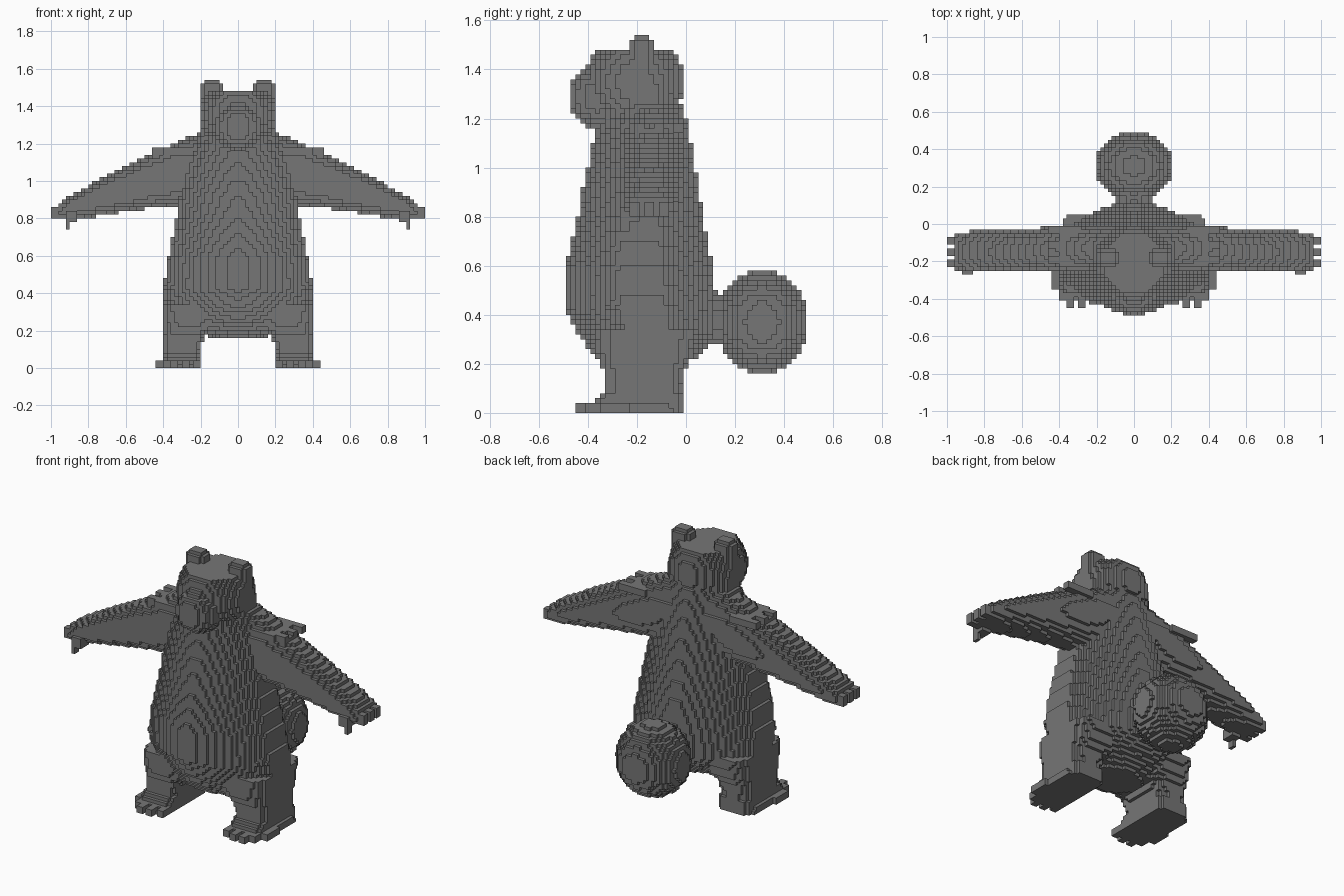
import bpy
import bmesh
from math import ceil, floor
from mathutils import Vector

cube = bpy.data.objects.get("Cube")
if cube:
    bpy.data.objects.remove(cube, do_unlink=True)

STEP = 0.02
ORIGIN = Vector((0, 0.01, 0))

grey = bpy.data.materials.new("plain grey")
grey.use_nodes = True
grey.diffuse_color = (0.18, 0.18, 0.18, 1)
grey.node_tree.nodes["Principled BSDF"].inputs["Base Color"].default_value = (0.18, 0.18, 0.18, 1)


def block_part(name, inside, low, high):
    """Fill a shape with small cubes and keep only the outer cube faces."""
    spans = [range(floor((low[i] - ORIGIN[i]) / STEP), ceil((high[i] - ORIGIN[i]) / STEP)) for i in range(3)]
    cells = {(i, j, k) for i in spans[0] for j in spans[1] for k in spans[2]
             if inside(*(ORIGIN + Vector((i + 0.5, j + 0.5, k + 0.5)) * STEP))}
    bm = bmesh.new()
    corners = {}

    def corner(key):
        if key not in corners:
            corners[key] = bm.verts.new(ORIGIN + Vector(key) * STEP)
        return corners[key]

    for cell in cells:
        for axis in range(3):
            u, v = (axis + 1) % 3, (axis + 2) % 3
            for side in (0, 1):
                beside = list(cell)
                beside[axis] += 2 * side - 1
                if tuple(beside) in cells:
                    continue
                quad = []
                for du, dv in ((0, 0), (1, 0), (1, 1), (0, 1)):
                    key = list(cell)
                    key[axis] += side
                    key[u] += du
                    key[v] += dv
                    quad.append(corner(tuple(key)))
                bm.faces.new(quad if side else quad[::-1])
    mesh = bpy.data.meshes.new(name)
    bm.to_mesh(mesh)
    bm.free()
    mesh.materials.append(grey)
    bpy.context.collection.objects.link(bpy.data.objects.new(name, mesh))


def mirrored(name, inside, low, high):
    """Build a left part (+x) and its right twin."""
    block_part("left_" + name, inside, low, high)
    block_part("right_" + name, lambda x, y, z: inside(-x, y, z),
               (-high[0], low[1], low[2]), (-low[0], high[1], high[2]))


def loft(rows, t, a, b, power, widen=1.0):
    """Rounded section between rows of (t, a min, a max, b min, b max)."""
    for r, s in zip(rows, rows[1:]):
        if r[0] <= t <= s[0]:
            f = (t - r[0]) / (s[0] - r[0])
            a0, a1, b0, b1 = (p + (q - p) * f for p, q in zip(r[1:], s[1:]))
            da = abs(2 * a - a0 - a1) / (a1 - a0)
            db = abs(2 * b - b0 - b1) / (b1 - b0)
            return da <= 1 and (da / widen) ** power + db ** power <= 1
    return False


def ball(x, y, z, centre, radii):
    return sum(((p - c) / r) ** 2 for p, c, r in zip((x, y, z), centre, radii)) <= 1


def box(x, y, z, low, high):
    return all(l < p < h for p, l, h in zip((x, y, z), low, high))


# Body: height, half width, front, back
body_rows = [(z, -w, w, front, back) for z, w, front, back in (
    (0.16, 0.12, -0.28, -0.04), (0.20, 0.30, -0.35, 0.00), (0.25, 0.39, -0.39, 0.07),
    (0.32, 0.40, -0.44, 0.13), (0.43, 0.40, -0.49, 0.13), (0.60, 0.37, -0.49, 0.11),
    (0.80, 0.33, -0.44, 0.07), (0.92, 0.31, -0.42, 0.05), (1.10, 0.27, -0.38, 0.02),
    (1.20, 0.22, -0.36, 0.00), (1.30, 0.20, -0.27, -0.03), (1.42, 0.17, -0.24, -0.06))]
block_part("body", lambda x, y, z: loft(body_rows, z, x, y, 1.5, 1.12),
           (-0.42, -0.5, 0.14), (0.42, 0.16, 1.44))


# Head with a flat crown
def head(x, y, z):
    return z < 1.48 and ball(x, y, z, (0, -0.21, 1.35), (0.205, 0.2, 0.22))


block_part("head", head, (-0.22, -0.44, 1.1), (0.22, 0.02, 1.5))
block_part("muzzle", lambda x, y, z: ball(x, y, z, (0, -0.36, 1.29), (0.125, 0.12, 0.13)),
           (-0.14, -0.5, 1.14), (0.14, -0.2, 1.44))
mirrored("ear", lambda x, y, z: ball(x, y, z, (0.14, -0.18, 1.47), (0.065, 0.06, 0.075)),
         (0.06, -0.26, 1.38), (0.22, -0.1, 1.56))

# Arms: distance out, back and front, underside and top
arm_rows = ((0.1, -0.22, -0.02, 0.92, 1.3), (0.3, -0.26, -0.01, 0.87, 1.22),
            (0.5, -0.26, -0.02, 0.85, 1.13), (0.7, -0.26, -0.03, 0.82, 1.03),
            (0.9, -0.25, -0.04, 0.79, 0.92), (0.96, -0.24, -0.05, 0.79, 0.88))
mirrored("arm", lambda x, y, z: loft(arm_rows, x, y, z, 2.2),
         (0.1, -0.28, 0.76), (0.98, 0.02, 1.32))


# Hand: short finger claws and a hanging thumb claw
def claws(x, y, z):
    fingers = any(box(x, y, z, (0.92, c - 0.02, 0.8), (1, c + 0.02, 0.86)) for c in (-0.21, -0.15, -0.09))
    return fingers or box(x, y, z, (0.87, -0.27, 0.78), (0.92, -0.19, 0.84)) \
        or box(x, y, z, (0.89, -0.27, 0.74), (0.91, -0.23, 0.8))


mirrored("hand_claws", claws, (0.84, -0.28, 0.72), (1.02, 0, 0.9))


# Ragged fur tuft on each shoulder
def tuft(x, y, z):
    return box(x, y, z, (0.28, -0.22, 1.14), (0.40, -0.01, 1.18)) or \
        any(box(x, y, z, (0.38, c - 0.02, 1.14), (0.46, c + 0.02, 1.18)) for c in (-0.18, -0.1, -0.03))


mirrored("shoulder_tuft", tuft, (0.26, -0.24, 1.1), (0.48, 0.02, 1.2))

# Legs and flared feet
leg_rows = ((0, 0.19, 0.41, -0.34, -0.01), (0.1, 0.20, 0.40, -0.33, -0.02),
            (0.17, 0.18, 0.40, -0.34, -0.01), (0.22, 0.12, 0.40, -0.36, 0.02),
            (0.34, 0.06, 0.40, -0.38, 0.06))
mirrored("leg", lambda x, y, z: loft(leg_rows, z, x, y, 4),
         (0.04, -0.4, 0), (0.44, 0.08, 0.34))
foot_rows = ((0, 0.19, 0.42, -0.41, -0.01), (0.08, 0.20, 0.40, -0.34, -0.01))
mirrored("foot", lambda x, y, z: loft(foot_rows, z, x, y, 5),
         (0.16, -0.44, 0), (0.46, 0.02, 0.08))

# Toe claws fanned outward
toes = ((0.23, -0.42), (0.29, -0.44), (0.35, -0.44), (0.39, -0.40), (0.43, -0.35))
mirrored("toe_claws", lambda x, y, z: any(
    box(x, y, z, (cx - 0.021, cy - 0.01, 0), (cx + 0.011, cy + 0.12, 0.04)) for cx, cy in toes),
    (0.18, -0.48, 0), (0.46, -0.2, 0.06))

# Round tail on a short stem
block_part("tail_stem", lambda x, y, z: x * x + (z - 0.38) ** 2 < 0.1 ** 2,
           (-0.12, 0, 0.26), (0.12, 0.2, 0.5))
block_part("tail", lambda x, y, z: ball(x, y, z, (0, 0.31, 0.37), (0.206, 0.185, 0.21)),
           (-0.22, 0.1, 0.14), (0.22, 0.52, 0.6))
